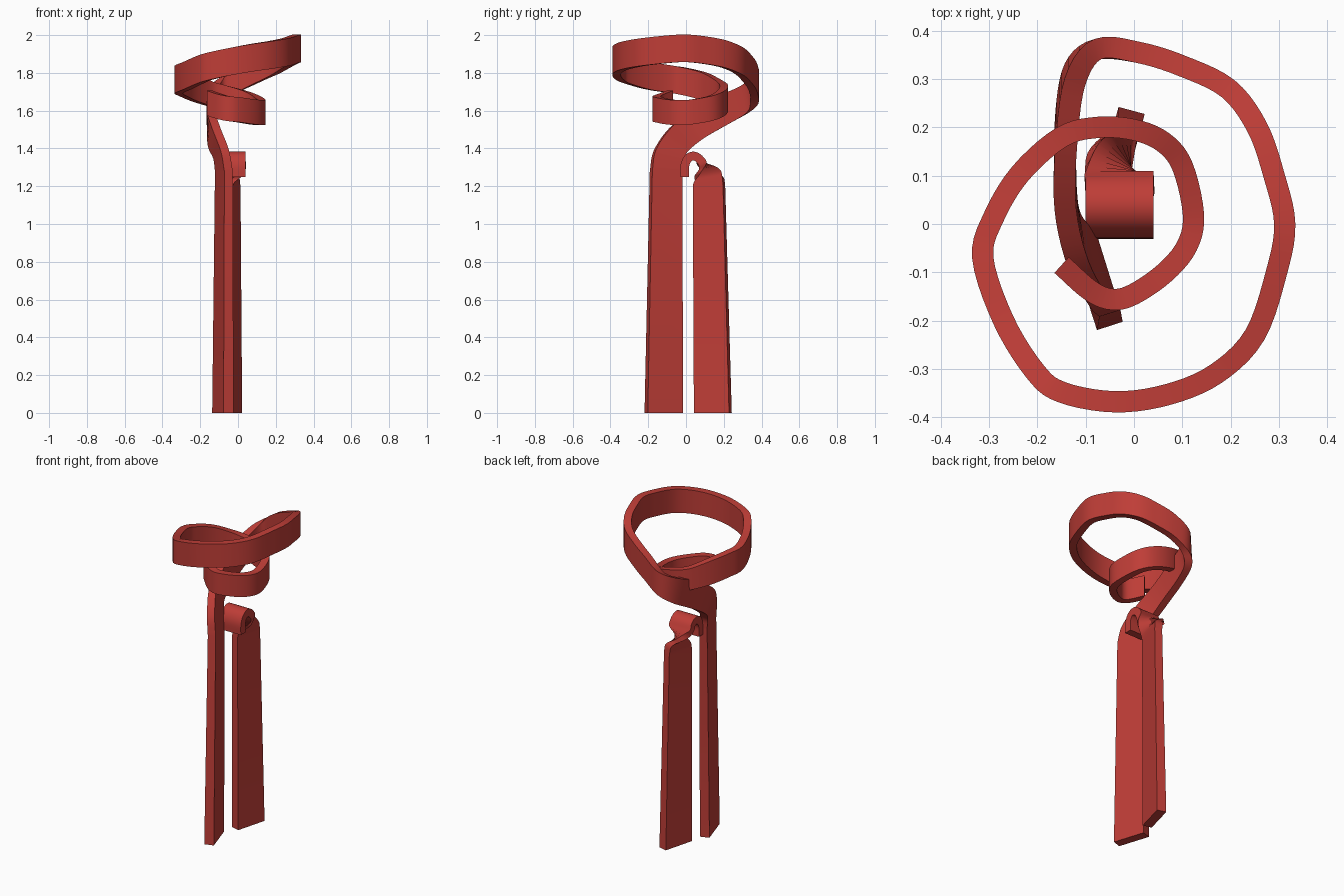
import bpy, bmesh
from mathutils import Vector

cube = bpy.data.objects.get("Cube")
if cube:
    bpy.data.objects.remove(cube)

# One red cloth colour
red = bpy.data.materials.new("red_cloth")
red.use_nodes = True
colour = (0.52, 0.047, 0.038, 1)
red.diffuse_color = colour
red.node_tree.nodes["Principled BSDF"].inputs["Base Color"].default_value = colour


def spline(stations, steps=5):
    """Smooth (centre, half width, thickness) stations into a dense list."""
    rows = [Vector([*c, *w, t]) for c, w, t in stations]
    rows = [2 * rows[0] - rows[1]] + rows + [2 * rows[-1] - rows[-2]]
    out = []
    for a, b, c, d in zip(rows, rows[1:], rows[2:], rows[3:]):
        for i in range(steps):
            u = i / steps
            out.append(0.5 * (2 * b + (c - a) * u + (2 * a - 5 * b + 4 * c - d) * u * u
                              + (3 * b - a - 3 * c + d) * u ** 3))
    return out + [rows[-2]]


def ribbon(name, rows):
    """Sweep a flat rectangular section along the rows."""
    bm = bmesh.new()
    rings = []
    for i, r in enumerate(rows):
        centre, wide = Vector(r[:3]), Vector(r[3:6])
        before = centre - Vector(rows[max(i - 1, 0)][:3])
        after = Vector(rows[min(i + 1, len(rows) - 1)][:3]) - centre
        tangent = before.normalized() + after.normalized()
        thick = tangent.cross(wide).normalized() * r[6] / 2
        rings.append([bm.verts.new(centre + a * wide + b * thick)
                      for a, b in ((1, 1), (1, -1), (-1, -1), (-1, 1))])
    for p, q in zip(rings, rings[1:]):
        for k in range(4):
            j = (k + 1) % 4
            bm.faces.new((p[k], p[j], q[j], q[k]))
    bm.faces.new(rings[0])
    bm.faces.new(rings[-1][::-1])
    bmesh.ops.recalc_face_normals(bm, faces=bm.faces[:])
    mesh = bpy.data.meshes.new(name)
    bm.to_mesh(mesh)
    bm.free()
    mesh.materials.append(red)
    obj = bpy.data.objects.new(name, mesh)
    bpy.context.collection.objects.link(obj)
    bpy.ops.object.select_all(action='DESELECT')
    obj.select_set(True)
    bpy.context.view_layer.objects.active = obj
    bpy.ops.object.shade_smooth_by_angle(angle=0.6)


# Long tail rising to the coil, turning from upright to sideways
front_foot = Vector((-0.08, -0.118, 0, 0.03, -0.093, 0, 0.056))
rise = [((-0.075, -0.105, 1.28), (0.025, -0.08, 0.0), 0.046),
        ((-0.09, -0.09, 1.37), (0.02, -0.075, 0.02), 0.045),
        ((-0.125, -0.03, 1.455), (0.01, -0.055, 0.052), 0.045),
        ((-0.142, 0.07, 1.53), (0, -0.04, 0.066), 0.045),
        ((-0.14, 0.2, 1.605), (0, -0.035, 0.07), 0.045),
        ((-0.122, 0.31, 1.66), (0, -0.015, 0.072), 0.045)]

# Coil centre line: wide upper turn, then the small lower turn
coil = [(-0.075, 0.362, 1.71), (0.01, 0.355, 1.775), (0.10, 0.327, 1.82),
        (0.195, 0.28, 1.865), (0.255, 0.20, 1.9), (0.29, 0.10, 1.92),
        (0.312, 0, 1.93), (0.295, -0.1, 1.925), (0.25, -0.23, 1.91),
        (0.17, -0.31, 1.895), (0.07, -0.353, 1.88), (-0.04, -0.368, 1.86),
        (-0.15, -0.348, 1.835), (-0.205, -0.305, 1.815), (-0.27, -0.2, 1.785),
        (-0.313, -0.07, 1.765), (-0.29, 0.015, 1.75), (-0.235, 0.105, 1.725),
        (-0.15, 0.18, 1.69), (-0.075, 0.2, 1.67), (0, 0.195, 1.65),
        (0.06, 0.17, 1.63), (0.1, 0.12, 1.61), (0.123, 0.02, 1.592),
        (0.11, -0.045, 1.59), (0.065, -0.1, 1.595), (0, -0.145, 1.605),
        (-0.045, -0.156, 1.61), (-0.09, -0.138, 1.62), (-0.15, -0.085, 1.64)]
turns = [(p, (0, 0, 0.073 if i < 18 else 0.066), 0.044) for i, p in enumerate(coil)]
ribbon("coiled_ribbon", [front_foot] + spline(rise + turns))

# Short folded loop that twists into the second tail
fold = [((-0.03, y, z), (0.07, 0, 0), 0.046)
        for y, z in ((-0.007, 1.25), (-0.006, 1.31), (0.012, 1.348),
                     (0.04, 1.36), (0.07, 1.345), (0.09, 1.31))]
fold += [((-0.03, 0.112, 1.275), (0.05, -0.05, -0.01), 0.046),
         ((-0.03, 0.12, 1.235), (-0.01, -0.075, -0.012), 0.048),
         ((-0.03, 0.122, 1.19), (-0.021, -0.08, 0), 0.046)]
back_foot = Vector((-0.03, 0.142, 0, -0.025, -0.093, 0, 0.056))
ribbon("folded_tail", spline(fold) + [back_foot])
